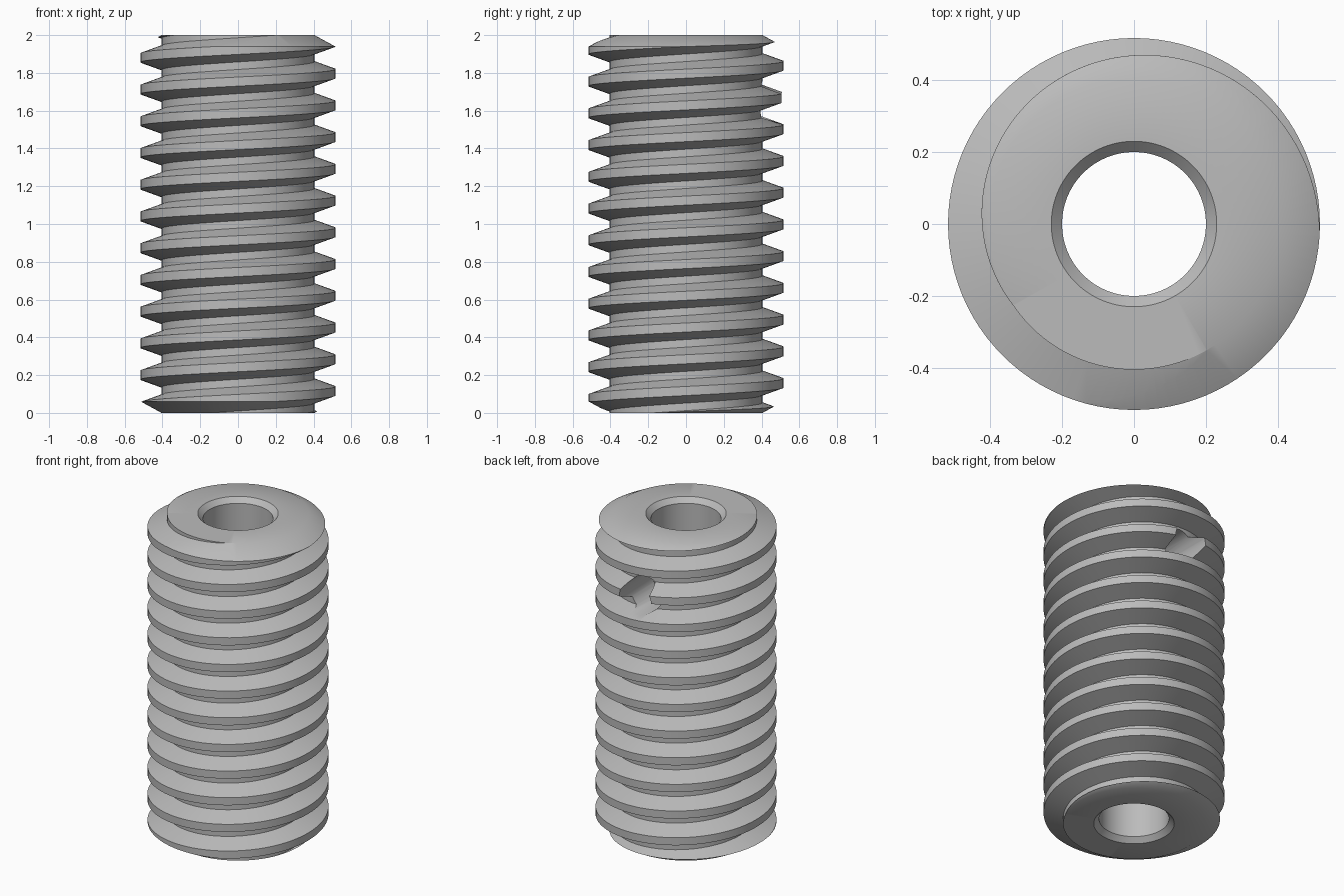
import bpy, bmesh, math
from mathutils import Matrix

PITCH, ROOT, CREST = 0.168, 0.405, 0.517
SEGMENTS = 96
TURNS = 15

cube = bpy.data.objects.get("Cube")
if cube:
    bpy.data.objects.remove(cube)

steel = bpy.data.materials.new("steel_grey")
steel.use_nodes = True
colour = (0.5, 0.5, 0.5, 1)
steel.diffuse_color = colour
steel.node_tree.nodes["Principled BSDF"].inputs["Base Color"].default_value = colour


def make_object(name, bm):
    bmesh.ops.recalc_face_normals(bm, faces=bm.faces)
    mesh = bpy.data.meshes.new(name)
    bm.to_mesh(mesh)
    bm.free()
    mesh.materials.append(steel)
    obj = bpy.data.objects.new(name, mesh)
    bpy.context.collection.objects.link(obj)
    return obj


def lathe(name, profile):
    """Closed (radius, z) profile revolved about z."""
    bm = bmesh.new()
    verts = [bm.verts.new((r, 0, z)) for r, z in profile]
    edges = [bm.edges.new((v, verts[i - 1])) for i, v in enumerate(verts)]
    bmesh.ops.spin(bm, geom=verts + edges, axis=(0, 0, 1), cent=(0, 0, 0),
                   angle=math.tau, steps=SEGMENTS, use_duplicate=False)
    bmesh.ops.remove_doubles(bm, verts=bm.verts, dist=1e-5)
    return make_object(name, bm)


def apply_boolean(target, tool, operation):
    mod = target.modifiers.new(operation, 'BOOLEAN')
    mod.operation, mod.object, mod.solver = operation, tool, 'EXACT'
    bpy.context.view_layer.objects.active = target
    bpy.ops.object.modifier_apply(modifier=mod.name)
    bpy.data.objects.remove(tool)


# Helical thread: trapezoid tooth, each column shifted one pitch per turn
tooth = [(ROOT, -0.064), (CREST, -0.024), (CREST, 0.024), (ROOT, 0.064)]
start = 0.956 - 8 * PITCH
bm = bmesh.new()
columns = []
for i in range(SEGMENTS):
    t = i / SEGMENTS
    a = t * math.tau
    columns.append([bm.verts.new((r * math.cos(a), r * math.sin(a),
                                  start + (k + t) * PITCH + dz))
                    for k in range(TURNS + 1) for r, dz in tooth])
columns.append(columns[0][len(tooth):])
for left, right in zip(columns, columns[1:]):
    count = min(len(left), len(right)) if right is columns[-1] else len(left) - len(tooth)
    for j in range(count - 1):
        bm.faces.new((left[j], right[j], right[j + 1], left[j + 1]))
bmesh.ops.delete(bm, geom=[v for v in bm.verts if not v.link_faces], context='VERTS')

# Close both ends with fans beyond the final length
rim = [e for e in bm.edges if e.is_boundary]
tips = {False: bm.verts.new((0, 0, -1.5)), True: bm.verts.new((0, 0, 3.5))}
for e in rim:
    bm.faces.new((*e.verts, tips[e.verts[0].co.z > 1]))
screw = make_object("threaded_sleeve", bm)

# Trim to length with chamfered ends and a countersunk bore
half = [(0.2, 0.03), (0.23, 0), (0.405, 0), (0.52, 0.063)]
blank = lathe("trim_blank", half + [(r, 2 - z) for r, z in reversed(half)])
apply_boolean(screw, blank, 'INTERSECT')

# Radial hole through the rear wall
bm = bmesh.new()
bmesh.ops.create_cone(bm, cap_ends=True, segments=32, radius1=0.11, radius2=0.11, depth=0.6,
                      matrix=Matrix.Translation((0, 0.4, 1.65)) @ Matrix.Rotation(math.pi / 2, 4, 'X'))
apply_boolean(screw, make_object("radial_hole_cutter", bm), 'DIFFERENCE')

bpy.ops.object.select_all(action='DESELECT')
screw.select_set(True)
bpy.context.view_layer.objects.active = screw
bpy.ops.object.shade_smooth_by_angle(angle=math.radians(30))
